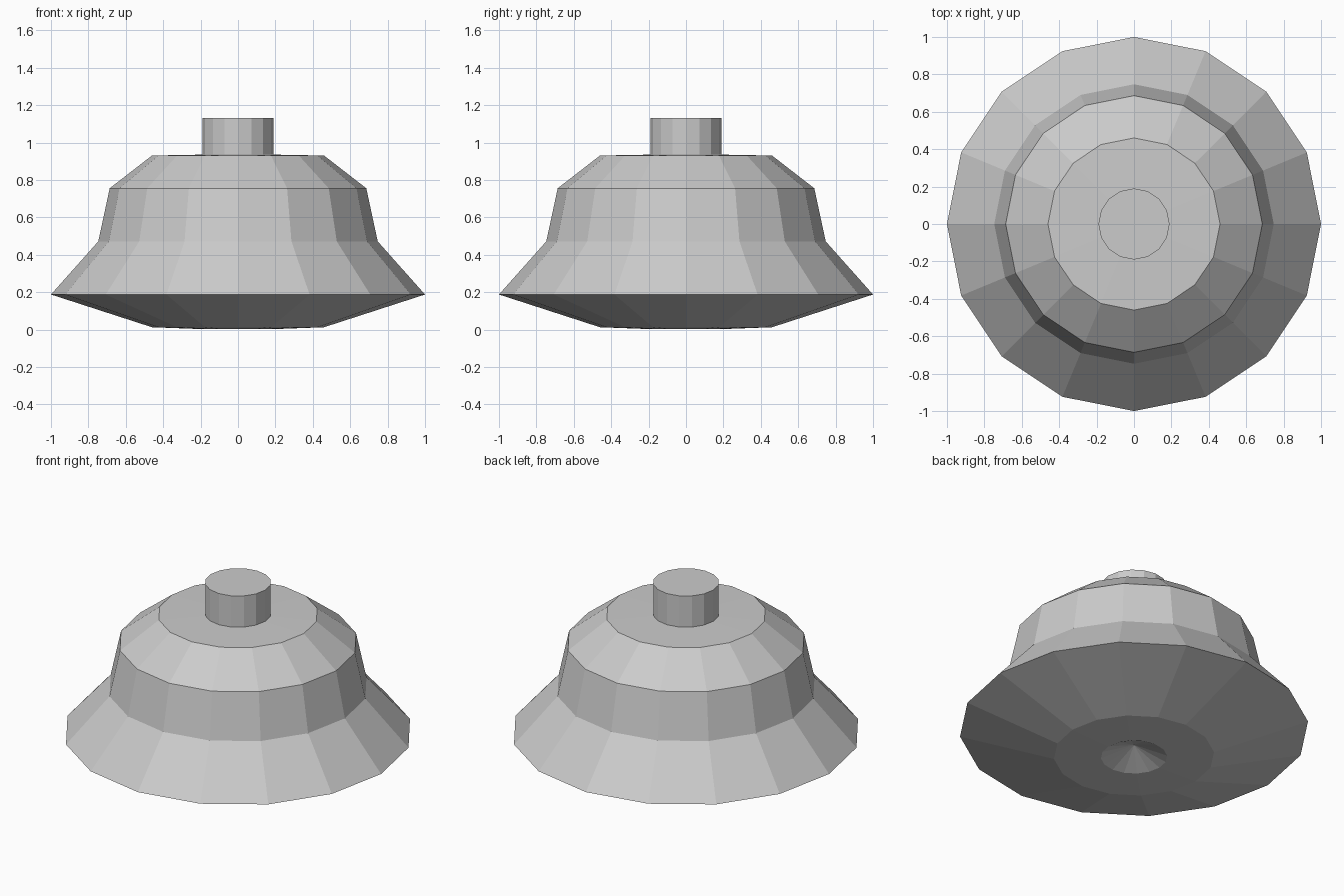
import bpy, bmesh
from math import cos, sin, tau

if "Cube" in bpy.data.objects:
    bpy.data.objects.remove(bpy.data.objects["Cube"])

SIDES = 16


def lathe(name, profile):
    """Revolve (radius, z) points around z; radius 0 makes a pole."""
    bm = bmesh.new()
    rings = []
    for r, z in profile:
        if r == 0:
            rings.append([bm.verts.new((0, 0, z))] * SIDES)
        else:
            rings.append([bm.verts.new((r * cos(tau * i / SIDES), r * sin(tau * i / SIDES), z))
                          for i in range(SIDES)])
    for low, high in zip(rings, rings[1:]):
        for i in range(SIDES):
            j = (i + 1) % SIDES
            quad = [low[i], low[j], high[j], high[i]]
            bm.faces.new(list(dict.fromkeys(quad)))
    bmesh.ops.recalc_face_normals(bm, faces=bm.faces)
    mesh = bpy.data.meshes.new(name)
    bm.to_mesh(mesh)
    bm.free()
    obj = bpy.data.objects.new(name, mesh)
    bpy.context.collection.objects.link(obj)
    return obj


# Flared body with conical recess underneath and a short stem on top
lathe("flared_body_with_stem", [
    (0, 0.083), (0.19, 0.003), (0.46, 0.013), (1.0, 0.188), (0.747, 0.472),
    (0.686, 0.756), (0.46, 0.931), (0.19, 0.936), (0.19, 1.133), (0, 1.133),
])
